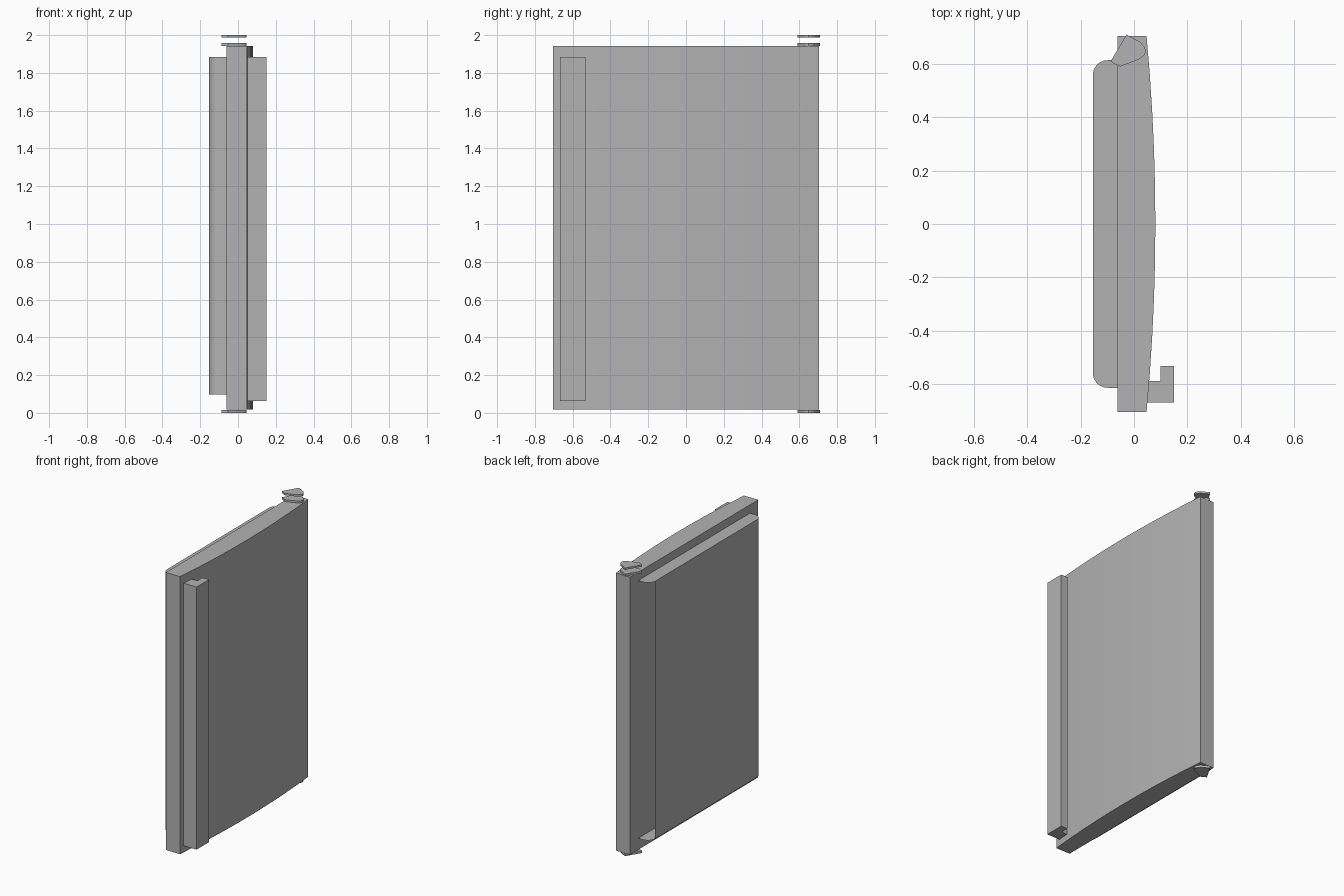
import bpy, bmesh, math

old = bpy.data.objects.get("Cube")
if old:
    bpy.data.objects.remove(old, do_unlink=True)

grey = bpy.data.materials.new("light grey")
grey.use_nodes = True
COLOUR = (0.45, 0.45, 0.45, 1)
grey.diffuse_color = COLOUR
grey.node_tree.nodes["Principled BSDF"].inputs["Base Color"].default_value = COLOUR


def extrude_plan(name, outline, z0, z1, open_side=None):
    """Raise a plan outline from z0 to z1; open_side picks walls to leave out."""
    bm = bmesh.new()
    base = bm.faces.new([bm.verts.new((x, y, z0)) for x, y in outline])
    grown = bmesh.ops.extrude_face_region(bm, geom=[base], use_keep_orig=True)
    for v in grown["geom"]:
        if isinstance(v, bmesh.types.BMVert):
            v.co.z = z1
    bmesh.ops.recalc_face_normals(bm, faces=bm.faces)
    if open_side:
        gone = [f for f in bm.faces if open_side(f)]
        bmesh.ops.delete(bm, geom=gone, context="FACES")
    mesh = bpy.data.meshes.new(name)
    bm.to_mesh(mesh)
    bm.free()
    mesh.materials.append(grey)
    obj = bpy.data.objects.new(name, mesh)
    bpy.context.collection.objects.link(obj)
    bpy.ops.object.select_all(action="DESELECT")
    obj.select_set(True)
    bpy.context.view_layer.objects.active = obj
    bpy.ops.object.shade_smooth_by_angle(angle=math.radians(30))
    return obj


def arc(cx, cy, r, start, end, steps=6):
    angles = [math.radians(start + (end - start) * i / steps) for i in range(steps + 1)]
    return [(cx + r * math.cos(a), cy + r * math.sin(a)) for a in angles]


# Door slab with a gently bowed outer face
HALF = 0.703
STEPS = 10
ts = [-1 + 2 * i / STEPS for i in range(STEPS + 1)]
bow = [(0.047 + 0.033 * (1 - t * t), HALF * t) for t in ts]
extrude_plan("door_slab", [(-0.062, -HALF)] + bow + [(-0.062, HALF)], 0.017, 1.943)

# Inner liner with rounded corners, open at the hinge end
R = 0.055
X, Y = -0.154 + R, 0.613 - R
liner = [(-0.061, Y + R)] + arc(X, Y, R, 90, 180) + arc(X, -Y, R, 180, 270) + [(-0.061, -Y - R)]
extrude_plan("inner_liner", liner, 0.097, 1.885,
             lambda f: abs(f.normal.z) < 0.5 and f.normal.y > 0.05)

# L-shaped handle along the free edge
handle = [(0.05, -0.668), (0.15, -0.668), (0.15, -0.532),
          (0.1, -0.532), (0.1, -0.588), (0.05, -0.588)]
extrude_plan("handle", handle, 0.063, 1.885)

# Hinge plates: two above the door and one below
plate = [(-0.028, 0.709), (0.022, 0.682), (0.038, 0.665), (0.045, 0.648),
         (0.04, 0.633), (0.022, 0.618), (-0.052, 0.589), (-0.088, 0.608)]
for label, z in (("top", 1.987), ("middle", 1.942), ("bottom", 0.0)):
    extrude_plan("hinge_plate_" + label, plate, z, z + 0.013 + 0.002 * (label != "top"))
